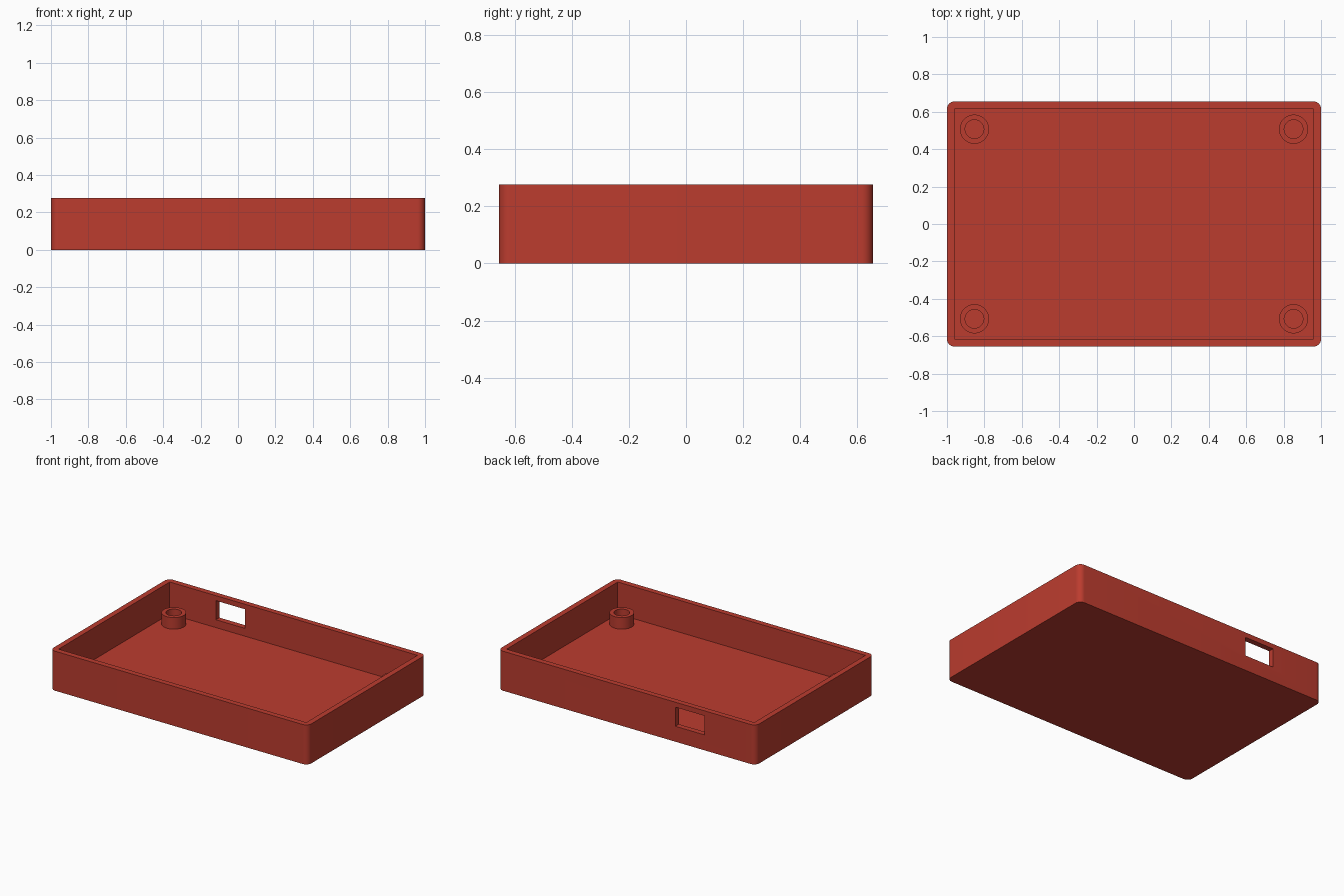
import bpy, bmesh, math

if "Cube" in bpy.data.objects:
    bpy.data.objects.remove(bpy.data.objects["Cube"])

W, D, H = 1.0, 0.655, 0.277      # half width, half depth, height
WALL, FLOOR, RADIUS = 0.039, 0.053, 0.04

red = bpy.data.materials.new("brick red")
red.diffuse_color = (0.50, 0.045, 0.028, 1)
red.use_nodes = True
red.node_tree.nodes["Principled BSDF"].inputs["Base Color"].default_value = red.diffuse_color


def new_object(name, bm):
    bmesh.ops.recalc_face_normals(bm, faces=bm.faces)
    mesh = bpy.data.meshes.new(name)
    bm.to_mesh(mesh)
    bm.free()
    mesh.materials.append(red)
    obj = bpy.data.objects.new(name, mesh)
    bpy.context.collection.objects.link(obj)
    return obj


def box(name, lo, hi, radius=0):
    bm = bmesh.new()
    bmesh.ops.create_cube(bm, size=1)
    for v in bm.verts:
        v.co = [(a + b) / 2 + c * (b - a) for a, b, c in zip(lo, hi, v.co)]
    if radius:  # round the upright edges only
        upright = [e for e in bm.edges
                   if abs(e.verts[0].co.z - e.verts[1].co.z) > 1e-4]
        bmesh.ops.bevel(bm, geom=upright, offset=radius, segments=10,
                        profile=0.5, affect='EDGES')
    return new_object(name, bm)


def smooth(obj):
    bpy.ops.object.select_all(action='DESELECT')
    obj.select_set(True)
    bpy.context.view_layer.objects.active = obj
    bpy.ops.object.shade_smooth_by_angle(angle=math.radians(30))


def cut(obj, cutter):
    mod = obj.modifiers.new("cut", 'BOOLEAN')
    mod.operation, mod.solver, mod.object = 'DIFFERENCE', 'EXACT', cutter
    bpy.context.view_layer.objects.active = obj
    bpy.ops.object.modifier_apply(modifier=mod.name)
    bpy.data.objects.remove(cutter)


# Open tray with rounded outer corners and square inner corners
tray = box("tray", (-W, -D, 0), (W, D, H), RADIUS)
cut(tray, box("cavity_cutter", (-W + WALL, -D + WALL, FLOOR),
              (W - WALL, D - WALL, H + 0.1)))
# Port opening through the back wall
cut(tray, box("port_cutter", (-0.603, D - 0.1, 0.108), (-0.376, D + 0.1, 0.242)))
smooth(tray)


# Hollow screw posts on the floor, one per corner
def post(name, x, y, outer=0.078, inner=0.05, z0=FLOOR, z1=0.134, sides=48):
    bm = bmesh.new()
    profile = [(outer, z0), (outer, z1), (inner, z1), (inner, z0)]
    verts = [bm.verts.new((r, 0, z)) for r, z in profile]
    edges = [bm.edges.new(pair) for pair in zip(verts, verts[1:])]
    bmesh.ops.spin(bm, geom=verts + edges, cent=(0, 0, 0), axis=(0, 0, 1),
                   angle=2 * math.pi, steps=sides, use_merge=True)
    bmesh.ops.remove_doubles(bm, verts=bm.verts, dist=1e-5)
    obj = new_object(name, bm)
    obj.location = (x, y, 0)
    smooth(obj)


for sx, side in ((-1, "left"), (1, "right")):
    for sy, end in ((-1, "front"), (1, "back")):
        post(f"screw_post_{end}_{side}", sx * 0.853, sy * 0.507)
